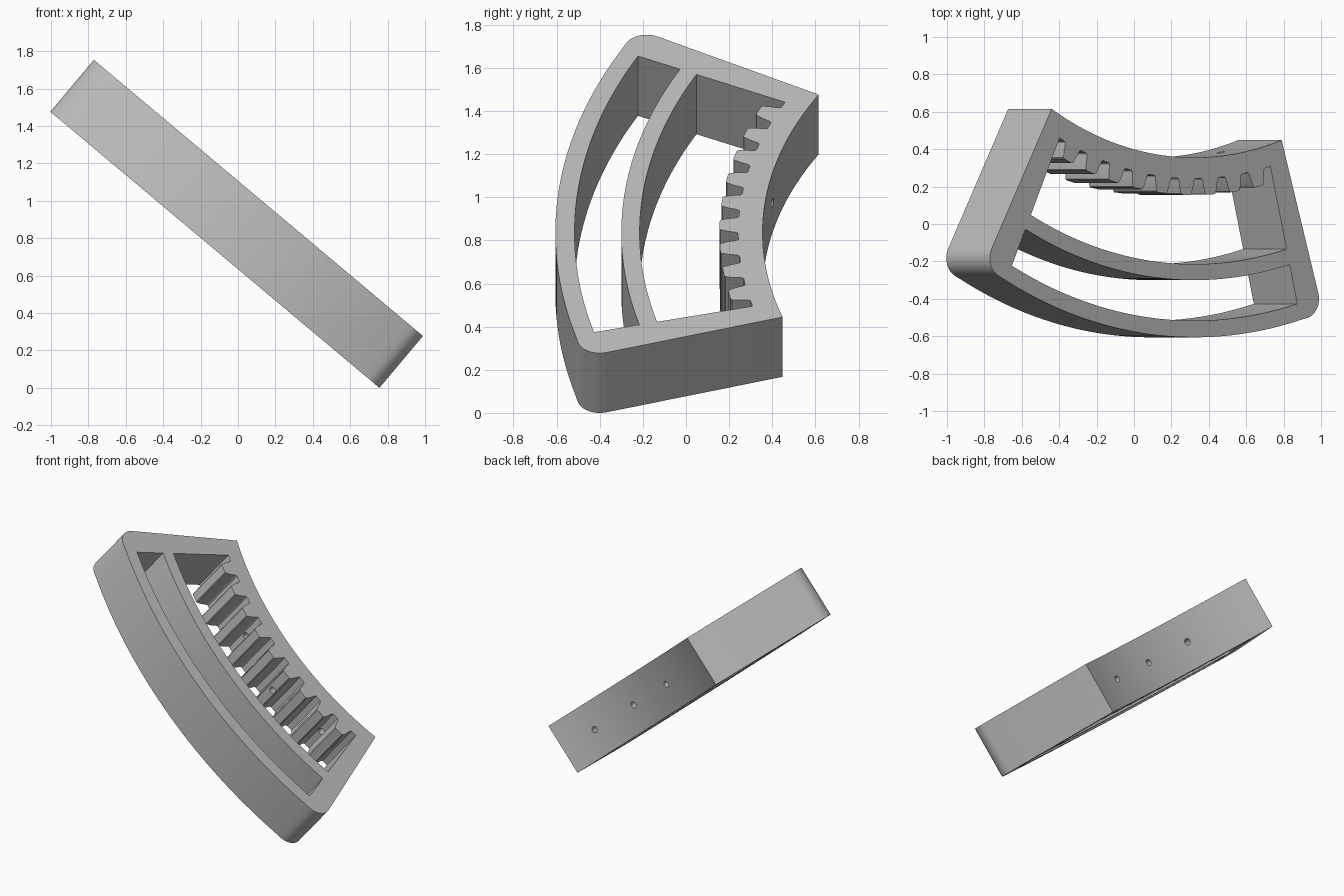
import bpy, bmesh, math
from mathutils import Matrix, Vector

cube = bpy.data.objects.get("Cube")
if cube:
    bpy.data.objects.remove(cube, do_unlink=True)

# Flat profile: concentric arcs about one centre, angles in degrees
CENTRE = Vector((0.27, 2.39))
THICK = 0.362
OUT_A, OUT_B = -29.3, 17.4      # outer ends
WIN_A, WIN_B = -26.0, 14.3      # window ends
R_IN, R_ROOT, R_TIP = 2.035, 2.148, 2.235
R_RAIL_IN, R_RAIL_OUT, R_WALL, R_OUT = 2.605, 2.69, 2.907, 2.996
PITCH, TEETH, MID = 4.36, 9, -5.83


def polar(r, deg):
    a = math.radians(deg)
    return CENTRE + Vector((r * math.sin(a), -r * math.cos(a)))


def arc(r, a, b, n=40):
    return [polar(r, a + (b - a) * i / n) for i in range(n + 1)]


def fillet(r, deg, side, radius=0.105, n=8):
    """Rounded outer corner at the end angle; side is -1 or +1."""
    a = math.radians(deg)
    inward = Vector((-math.sin(a), math.cos(a)))
    along = Vector((math.cos(a), math.sin(a))) * -side
    mid = polar(r, deg) + (inward + along) * radius
    pts = []
    for i in range(n + 1):
        t = math.pi / 2 * i / n
        pts.append(mid - radius * (along * math.cos(t) + inward * math.sin(t)))
    return pts


def prism(name, pts, height):
    bm = bmesh.new()
    face = bm.faces.new([bm.verts.new((p.x, p.y, -height / 2)) for p in pts])
    top = bmesh.ops.extrude_face_region(bm, geom=[face])["geom"]
    verts = [g for g in top if isinstance(g, bmesh.types.BMVert)]
    bmesh.ops.translate(bm, verts=verts, vec=(0, 0, height))
    bmesh.ops.recalc_face_normals(bm, faces=bm.faces)
    return finish(name, bm)


def finish(name, bm):
    mesh = bpy.data.meshes.new(name)
    bm.to_mesh(mesh)
    bm.free()
    obj = bpy.data.objects.new(name, mesh)
    bpy.context.collection.objects.link(obj)
    return obj


def cut(target, cutter):
    cutter.hide_render = True
    mod = target.modifiers.new("cut", "BOOLEAN")
    mod.operation, mod.solver, mod.object = "DIFFERENCE", "EXACT", cutter
    bpy.context.view_layer.objects.active = target
    bpy.ops.object.modifier_apply(modifier=mod.name)
    bpy.data.objects.remove(cutter, do_unlink=True)


# Solid sector with rounded outer corners
trim = math.degrees(0.105 / R_OUT)
outline = arc(R_IN, OUT_A, OUT_B)
outline += fillet(R_OUT, OUT_B, 1)
outline += arc(R_OUT, OUT_B - trim, OUT_A + trim)[1:-1]
outline += reversed(fillet(R_OUT, OUT_A, -1))
frame = prism("toothed_frame", outline, THICK)

# Outer slot
slot = arc(R_RAIL_OUT, WIN_A, WIN_B) + arc(R_WALL, WIN_B, WIN_A)
cut(frame, prism("slot_cutter", slot, 1))

# Toothed window: half tooth as (radius, half angle), mirrored for each tooth
flank = [(R_ROOT, 1.62), (R_ROOT + 0.006, 1.45), (R_ROOT + 0.02, 1.34),
         (R_ROOT + 0.05, 1.2), (R_TIP - 0.018, 1.02), (R_TIP - 0.005, 0.92),
         (R_TIP, 0.75)]
window = [polar(R_ROOT, WIN_A)]
for k in range(TEETH):
    c = MID + (k - (TEETH - 1) / 2) * PITCH
    window += [polar(r, c - w) for r, w in flank]
    window += [polar(r, c + w) for r, w in reversed(flank)]
window.append(polar(R_ROOT, WIN_B))
window += arc(R_RAIL_IN, WIN_B, WIN_A)
cut(frame, prism("window_cutter", window, 1))

# Radial pin holes through the toothed band
for deg in (-12.2, -1.3, 9.5):
    bm = bmesh.new()
    bmesh.ops.create_cone(bm, cap_ends=True, segments=20, radius1=0.022,
                          radius2=0.022, depth=0.5)
    p = polar(2.14, deg)
    place = (Matrix.Translation((p.x, p.y, 0))
             @ Matrix.Rotation(math.radians(deg), 4, "Z")
             @ Matrix.Rotation(math.radians(90), 4, "X"))
    bm.transform(place)
    cut(frame, finish("hole_cutter", bm))

# Tilt the frame and stand it on the ground
frame.data.transform(Matrix.Rotation(math.radians(40), 4, "Y"))
low = min(v.co.z for v in frame.data.vertices)
frame.data.transform(Matrix.Translation((0, 0, -low)))

grey = bpy.data.materials.new("plain_grey")
grey.use_nodes = True
colour = (0.5, 0.5, 0.5, 1)
grey.diffuse_color = colour
grey.node_tree.nodes["Principled BSDF"].inputs["Base Color"].default_value = colour
frame.data.materials.clear()
frame.data.materials.append(grey)

bpy.ops.object.select_all(action="DESELECT")
frame.select_set(True)
bpy.context.view_layer.objects.active = frame
bpy.ops.object.shade_smooth_by_angle(angle=math.radians(30))
